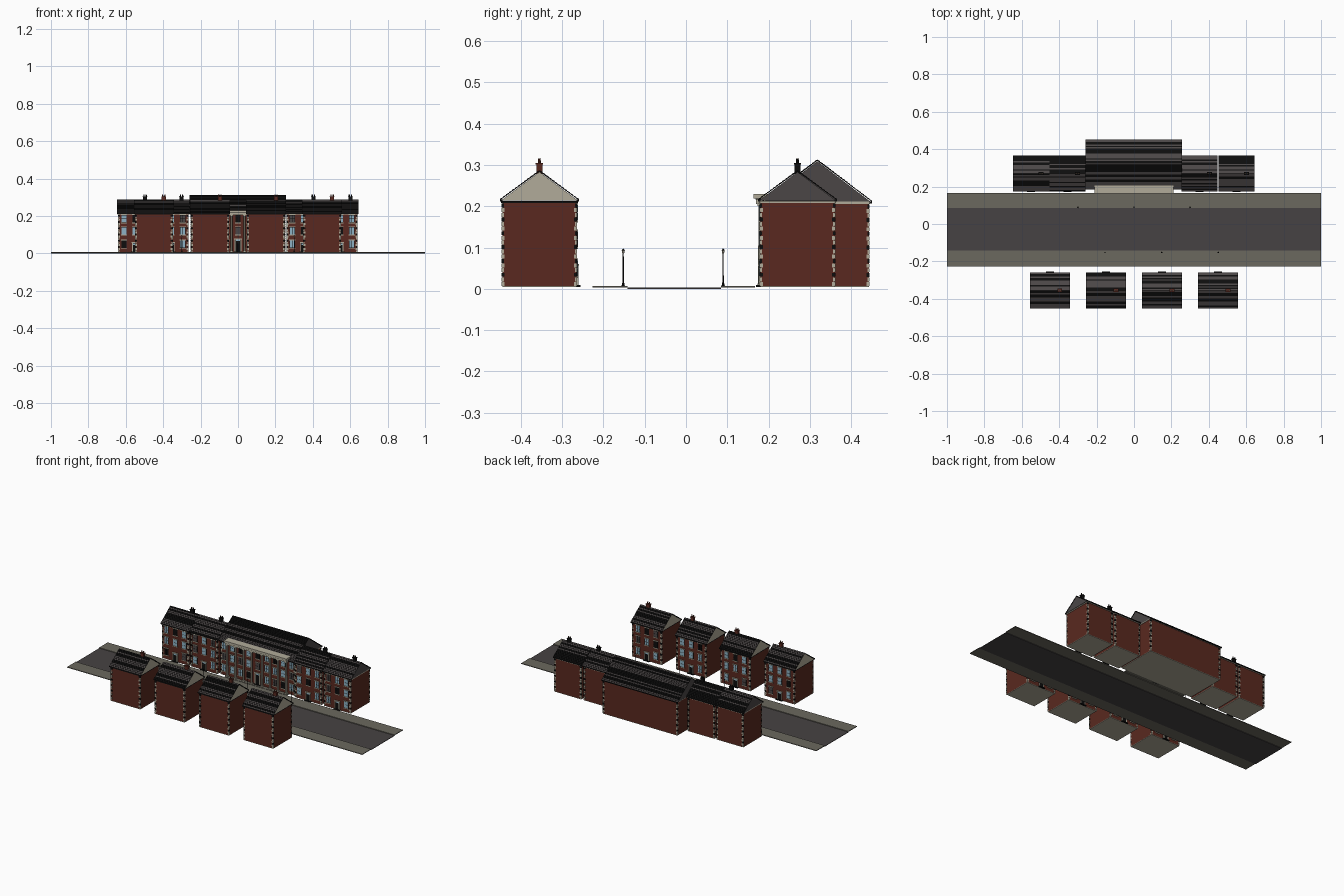
import bpy, bmesh, random
from mathutils import Matrix, Vector

random.seed(4)
if "Cube" in bpy.data.objects:
    bpy.data.objects.remove(bpy.data.objects["Cube"], do_unlink=True)

COLOURS = {
    "brick": (0.1, 0.022, 0.014),
    "cream_stone": (0.44, 0.41, 0.32),
    "black_slate": (0.004, 0.004, 0.004),
    "grey_slate": (0.07, 0.062, 0.062),
    "asphalt": (0.062, 0.055, 0.056),
    "pavement": (0.145, 0.138, 0.112),
    "window_blue": (0.27, 0.45, 0.56),
    "chimney_pot": (0.3, 0.2, 0.14),
}
NAMES = list(COLOURS)
MATS = []
for name, rgb in COLOURS.items():
    m = bpy.data.materials.new(name)
    m.use_nodes = True
    m.diffuse_color = (*rgb, 1)
    m.node_tree.nodes["Principled BSDF"].inputs["Base Color"].default_value = (*rgb, 1)
    MATS.append(m)


def finish(bm, name):
    bmesh.ops.recalc_face_normals(bm, faces=bm.faces)
    mesh = bpy.data.meshes.new(name)
    bm.to_mesh(mesh)
    bm.free()
    for m in MATS:
        mesh.materials.append(m)
    bpy.context.collection.objects.link(bpy.data.objects.new(name, mesh))


def paint(verts, mat):
    for f in {f for v in verts for f in v.link_faces}:
        f.material_index = NAMES.index(mat)


def box(bm, x0, x1, y0, y1, z0, z1, mat):
    centre = Vector((x0 + x1, y0 + y1, z0 + z1)) / 2
    scale = Matrix.Diagonal((abs(x1 - x0), abs(y1 - y0), abs(z1 - z0), 1))
    paint(bmesh.ops.create_cube(bm, size=1, matrix=Matrix.Translation(centre) @ scale)["verts"], mat)


def cylinder(bm, x, y, z0, z1, r0, r1, mat, sides=8):
    move = Matrix.Translation((x, y, (z0 + z1) / 2))
    paint(bmesh.ops.create_cone(bm, cap_ends=True, segments=sides, radius1=r0, radius2=r1,
                                depth=z1 - z0, matrix=move)["verts"], mat)


def extrude_x(bm, profile, x0, x1, mats, cap):
    """Sweep a (y, z) outline along x, with one material per outline edge."""
    a, b = ([bm.verts.new((x, y, z)) for y, z in profile] for x in (x0, x1))
    n = len(profile)
    for i in range(n):
        j = (i + 1) % n
        bm.faces.new((a[i], a[j], b[j], b[i])).material_index = NAMES.index(mats[i])
    for ring in (a, b):
        bm.faces.new(ring).material_index = NAMES.index(cap)


def walls(name, x0, x1, y0, y1, top, cornice):
    bm = bmesh.new()
    box(bm, x0, x1, y0, y1, 0.007, top, "brick")
    box(bm, x0, x1, y0, y1, 0.004, 0.007, "cream_stone")
    box(bm, x0 - 0.003, x1 + 0.003, y0 - 0.003, y1 + 0.003, top - 0.004, top + 0.001, cornice)
    finish(bm, name + "_walls")
    # alternating corner stones
    bm = bmesh.new()
    count = 18
    step = (top - 0.011) / count
    for x, sx in ((x0, 1), (x1, -1)):
        for y, sy in ((y0, 1), (y1, -1)):
            for k in range(count):
                w, d = (0.01, 0.004) if k % 2 else (0.006, 0.006)
                z = 0.007 + k * step
                mat = "black_slate" if k % 3 == 2 else "cream_stone"
                box(bm, x - sx * 0.0015, x + sx * w, y - sy * 0.0015, y + sy * d,
                    z, z + step * 0.85, mat)
    finish(bm, name + "_corner_stones")


def roof(name, x0, x1, yc, half, eave, ridge, rows, gable):
    # stepped slate courses on both slopes
    slope = []
    for k in range(rows):
        t0, t1 = k / rows, (k + 1) / rows
        slope += [(half * (1 - t0), eave + (ridge - eave) * t0 + 0.0018),
                  (half * (1 - t1), eave + (ridge - eave) * t1)]
    front = [(yc - d, z) for d, z in slope]
    back = [(yc + d, z) for d, z in reversed(slope[:-1])]
    under = [(yc + half, eave - 0.002), (yc, ridge - 0.003), (yc - half, eave - 0.002)]
    profile = front + back + under
    mats = ["black_slate"] * len(profile)
    for k in range(rows):
        for i in (2 * k, 2 * (rows + k) - 1):
            mats[i] = "grey_slate" if random.random() < 0.58 else "black_slate"
    bm = bmesh.new()
    extrude_x(bm, profile, x0, x1, mats, "black_slate")
    finish(bm, name + "_roof")
    # gable infill and eaves board
    bm = bmesh.new()
    tri = [(yc - half + 0.003, eave - 0.002), (yc, ridge - 0.004), (yc + half - 0.003, eave - 0.002)]
    extrude_x(bm, tri, x0 + 0.002, x1 - 0.002, [gable] * 3, gable)
    for s in (-1, 1):
        edge = yc + s * half
        box(bm, x0, x1, edge, edge - s * 0.006, eave - 0.005, eave, "black_slate")
    finish(bm, name + "_gables")


def chimney(name, x, y, ridge, shaft):
    bm = bmesh.new()
    box(bm, x - 0.011, x + 0.011, y - 0.007, y + 0.007, ridge - 0.02, ridge + 0.014, shaft)
    box(bm, x - 0.013, x + 0.013, y - 0.009, y + 0.009, ridge + 0.014, ridge + 0.018, shaft)
    for dx in (-0.006, 0.006):
        cylinder(bm, x + dx, y, ridge + 0.018, ridge + 0.028, 0.0035, 0.003, shaft)
        cylinder(bm, x + dx, y, ridge + 0.028, ridge + 0.029, 0.004, 0.004, "chimney_pot")
    finish(bm, name + "_chimney")


def window(bm, x, z, y, s, w=0.028, h=0.04):
    pane = random.choice(["window_blue"] * 6 + ["black_slate", "grey_slate"])
    box(bm, x - w / 2, x + w / 2, y, y + s * 0.002, z - h / 2, z + h / 2, "black_slate")
    for sx in (-1, 1):
        for sz in (-1, 1):
            cx, cz = x + sx * w * 0.24, z + sz * h * 0.24
            box(bm, cx - w * 0.215, cx + w * 0.215, y, y + s * 0.003,
                cz - h * 0.22, cz + h * 0.22, pane)
    for zz, t in ((z - h / 2, -0.004), (z + h / 2, 0.004)):
        box(bm, x - w * 0.6, x + w * 0.6, y, y + s * 0.004, zz, zz + t, "cream_stone")


def door(bm, x, y, s, w=0.03, h=0.055):
    box(bm, x - w * 0.4, x + w * 0.4, y, y + s * 0.002, 0.007, h, "black_slate")
    box(bm, x - w * 0.35, x + w * 0.35, y, y + s * 0.003, h - 0.009, h - 0.002, "window_blue")
    for sx in (-1, 1):
        box(bm, x + sx * w * 0.4, x + sx * w * 0.55, y, y + s * 0.005, 0.007, h, "cream_stone")
    box(bm, x - w * 0.65, x + w * 0.65, y, y + s * 0.006, h, h + 0.005, "cream_stone")
    box(bm, x - w * 0.7, x + w * 0.7, y, y + s * 0.01, 0.004, 0.009, "black_slate")


FLOORS = (0.05, 0.12, 0.185)


def townhouse(name, x, yc, facing, half_w, gable, cornice, shaft):
    walls(name, x - half_w, x + half_w, yc - 0.09, yc + 0.09, 0.212, cornice)
    roof(name, x - half_w - 0.007, x + half_w + 0.007, yc, 0.096, 0.216, 0.287, 13, gable)
    chimney(name, x + 0.053, yc, 0.287, shaft)
    bm = bmesh.new()
    face = yc + facing * 0.09
    for dx in (-0.06, 0, 0.06):
        for z in FLOORS:
            if z == FLOORS[0] and dx == 0:
                door(bm, x, face, facing)
            else:
                window(bm, x + dx, z, face, facing)
    finish(bm, name + "_facade")


# street
bm = bmesh.new()
box(bm, -1, 1, -0.142, 0.085, 0, 0.003, "asphalt")
finish(bm, "road")
for name, y0, y1 in (("front_pavement", -0.226, -0.142), ("rear_pavement", 0.085, 0.167)):
    bm = bmesh.new()
    box(bm, -1, 1, y0, y1, 0.003, 0.007, "pavement")
    finish(bm, name)

# houses on both sides of the street
for i in range(4):
    townhouse(f"front_house_{i + 1}", -0.45 + 0.3 * i, -0.355, 1, 0.1,
              "cream_stone", "black_slate", "brick")
for i, x in enumerate((-0.55, -0.355, 0.35, 0.548)):
    townhouse(f"rear_house_{i + 1}", x, 0.27, -1, 0.09, "grey_slate", "cream_stone", "black_slate")

# central hall
walls("hall", -0.252, 0.252, 0.192, 0.443, 0.21, "cream_stone")
roof("hall", -0.259, 0.257, 0.318, 0.133, 0.212, 0.313, 20, "grey_slate")
bm = bmesh.new()
for x in (-0.229, -0.172, -0.117, -0.062, 0, 0.062, 0.117, 0.172, 0.229):
    for z in FLOORS:
        if z == FLOORS[0] and x == 0:
            door(bm, x, 0.192, -1, w=0.032, h=0.075)
        else:
            window(bm, x, z, 0.192, -1)
finish(bm, "hall_facade")

# hall columns and entablature
bm = bmesh.new()
for s in (-1, 1):
    for x in (0.035, 0.09, 0.145, 0.2):
        cylinder(bm, s * x, 0.181, 0.012, 0.202, 0.0065, 0.0055, "cream_stone", 10)
        for z in (0.007, 0.2):
            box(bm, s * x - 0.008, s * x + 0.008, 0.173, 0.189, z, z + 0.006, "cream_stone")
finish(bm, "hall_columns")
bm = bmesh.new()
box(bm, -0.208, 0.208, 0.17, 0.205, 0.206, 0.216, "cream_stone")
box(bm, -0.209, 0.209, 0.168, 0.206, 0.216, 0.219, "black_slate")
box(bm, -0.212, 0.212, 0.164, 0.208, 0.219, 0.23, "cream_stone")
box(bm, -0.212, 0.212, 0.17, 0.192, 0.004, 0.007, "pavement")
finish(bm, "hall_entablature")

# street lamps
for name, y, xs in (("front_lamp", -0.152, (-0.155, 0.148, 0.45)), ("rear_lamp", 0.09, (-0.3, 0, 0.3))):
    for x in xs:
        bm = bmesh.new()
        cylinder(bm, x, y, 0.007, 0.016, 0.004, 0.002, "black_slate")
        cylinder(bm, x, y, 0.016, 0.085, 0.0015, 0.0012, "black_slate")
        cylinder(bm, x, y, 0.085, 0.093, 0.002, 0.0035, "cream_stone", 6)
        cylinder(bm, x, y, 0.093, 0.098, 0.004, 0.0005, "black_slate", 6)
        finish(bm, name)
